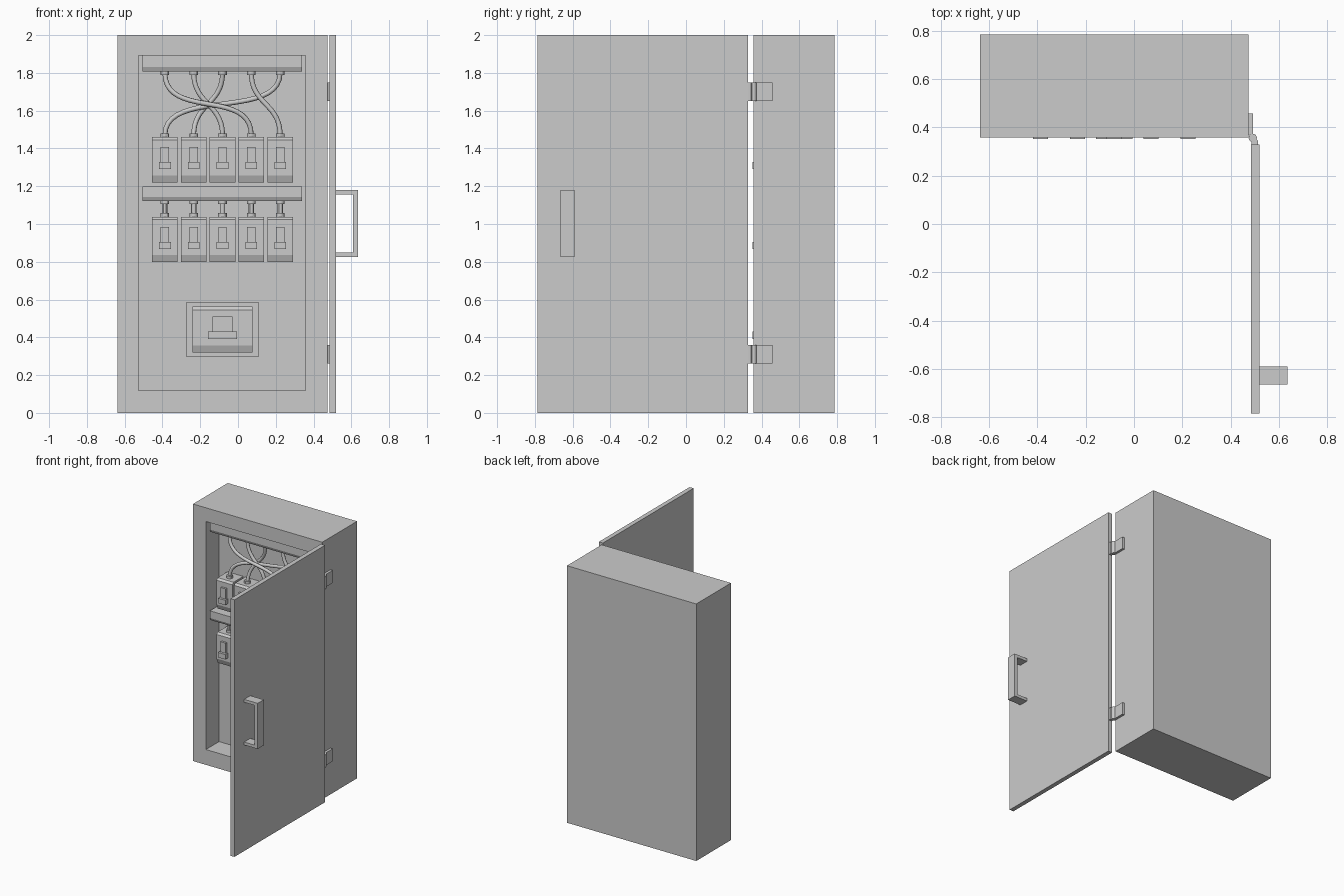
import bpy, bmesh
from mathutils import Vector

if "Cube" in bpy.data.objects:
    bpy.data.objects.remove(bpy.data.objects["Cube"])

BACK = 0.52          # plane of the recessed mounting panel
CX = [-0.387 + 0.1525 * i for i in range(5)]


def finish(bm, name):
    bmesh.ops.recalc_face_normals(bm, faces=bm.faces)
    me = bpy.data.meshes.new(name)
    bm.to_mesh(me)
    bm.free()
    ob = bpy.data.objects.new(name, me)
    bpy.context.collection.objects.link(ob)
    return ob


def loft(name, rings):
    """Bridge rings of equal length and cap both ends."""
    bm = bmesh.new()
    rs = [[bm.verts.new(p) for p in r] for r in rings]
    n = len(rs[0])
    for a, b in zip(rs, rs[1:]):
        for i in range(n):
            j = (i + 1) % n
            bm.faces.new((a[i], a[j], b[j], b[i]))
    bm.faces.new(rs[0])
    bm.faces.new(rs[-1])
    return finish(bm, name)


def rect(x0, x1, z0, z1, y):
    return [(x0, y, z0), (x1, y, z0), (x1, y, z1), (x0, y, z1)]


def box(name, x0, x1, y0, y1, z0, z1):
    return loft(name, [rect(x0, x1, z0, z1, y0), rect(x0, x1, z0, z1, y1)])


def extrude_x(name, x0, x1, profile):
    return loft(name, [[(x, y, z) for y, z in profile] for x in (x0, x1)])


def extrude_z(name, z0, z1, profile):
    return loft(name, [[(x, y, z) for x, y in profile] for z in (z0, z1)])


def cylinder(name, x, y, z0, z1, r, n=16):
    bm = bmesh.new()
    bmesh.ops.create_cone(bm, cap_ends=True, segments=n, radius1=r, radius2=r, depth=z1 - z0)
    bmesh.ops.translate(bm, verts=bm.verts, vec=(x, y, (z0 + z1) / 2))
    ob = finish(bm, name)
    bpy.ops.object.select_all(action='DESELECT')
    ob.select_set(True)
    bpy.context.view_layer.objects.active = ob
    bpy.ops.object.shade_smooth_by_angle()
    return ob


def cable(name, a, b, reach, bow=0.0, r=0.013):
    cu = bpy.data.curves.new(name, 'CURVE')
    cu.dimensions = '3D'
    cu.bevel_depth, cu.bevel_resolution, cu.resolution_u = r, 2, 20
    s = cu.splines.new('BEZIER')
    s.bezier_points.add(1)
    for p, co, d in zip(s.bezier_points, (a, b), (-1, 1)):
        p.handle_left_type = p.handle_right_type = 'FREE'
        p.co = co
        h = Vector((0, bow, d * reach))
        p.handle_right = Vector(co) + h * -d
        p.handle_left = Vector(co) + h * d
    # the curve leaves the first point downwards and enters the second from above
    p0, p1 = s.bezier_points
    p0.handle_right = Vector(a) + Vector((0, bow, -reach))
    p0.handle_left = Vector(a) + Vector((0, 0, reach))
    p1.handle_left = Vector(b) + Vector((0, bow, reach))
    p1.handle_right = Vector(b) + Vector((0, 0, -reach))
    ob = bpy.data.objects.new(name, cu)
    bpy.context.collection.objects.link(ob)
    bpy.ops.object.select_all(action='DESELECT')
    ob.select_set(True)
    bpy.context.view_layer.objects.active = ob
    bpy.ops.object.convert(target='MESH')


def breaker(name, x, hw, z0, zf0, zf1, z1, sw, zs):
    """Body with sloped top and bottom; sw = half widths of lever, zs = lever heights."""
    extrude_x(name + "_body", x - hw, x + hw,
              [(BACK, z0), (0.40, z0), (0.385, zf0), (0.385, zf1), (0.40, z1), (BACK, z1)])
    box(name + "_switch_slot", x - sw[0], x + sw[0], 0.37, 0.39, zs[1], zs[2])
    box(name + "_switch_lever", x - sw[1], x + sw[1], 0.352, 0.39, zs[0], zs[1])


# Cabinet shell with recessed front
loft("cabinet", [rect(-0.638, 0.475, 0, 2, 0.785), rect(-0.638, 0.475, 0, 2, 0.358),
                 rect(-0.527, 0.358, 0.119, 1.893, 0.358), rect(-0.527, 0.358, 0.119, 1.893, BACK)])

# Open door and its handle
box("door", 0.484, 0.519, -0.785, 0.329, 0, 2)
hp = [(0.519, 0.825), (0.635, 0.825), (0.635, 1.18), (0.519, 1.18),
      (0.519, 1.157), (0.609, 1.157), (0.609, 0.848), (0.519, 0.848)]
loft("door_handle", [[(x, y, z) for x, z in hp] for y in (-0.665, -0.59)])

# Hinges
for tag, z0 in (("lower", 0.262), ("upper", 1.65)):
    z1 = z0 + 0.098
    box(f"hinge_{tag}_cabinet_leaf", 0.474, 0.494, 0.37, 0.458, z0, z1)
    cylinder(f"hinge_{tag}_knuckle", 0.492, 0.357, z0, z1, 0.017)
    extrude_z(f"hinge_{tag}_door_leaf", z0, z1,
              [(0.487, 0.32), (0.515, 0.32), (0.513, 0.345), (0.5, 0.358), (0.487, 0.358)])

# Distribution rails with a sloped lower edge
for tag, zb, zf, zt in (("upper", 1.808, 1.83, 1.892), ("lower", 1.122, 1.142, 1.198)):
    extrude_x(f"rail_{tag}", -0.505, 0.338,
              [(BACK, zb), (0.385, zb), (0.375, zf), (0.375, zt), (BACK, zt)])

# Two rows of five breakers
for row, dz in (("upper", 0.0), ("lower", -0.422)):
    for i, x in enumerate(CX):
        breaker(f"breaker_{row}_{i + 1}", x, 0.068, 1.22 + dz, 1.258 + dz, 1.446 + dz, 1.46 + dz,
                (0.022, 0.031), (1.29 + dz, 1.328 + dz, 1.407 + dz))

# Main breaker on its mounting plate
box("main_breaker_plate", -0.276, 0.112, 0.46, BACK, 0.298, 0.585)
breaker("main_breaker", -0.082, 0.159, 0.32, 0.358, 0.544, 0.563,
        (0.053, 0.076), (0.392, 0.43, 0.51))

# Cable sockets and cables, crossed above and straight below
Y = 0.45
for i, x in enumerate(CX):
    for tag, z0, z1 in (("rail_upper", 1.79, 1.812), ("breaker_upper", 1.455, 1.48),
                        ("rail_lower", 1.105, 1.128), ("breaker_lower", 1.035, 1.058)):
        cylinder(f"socket_{tag}_{i + 1}", x, Y, z0, z1, 0.023, 12)
    cylinder(f"cable_lower_{i + 1}", x, Y, 1.05, 1.11, 0.014, 12)

for i, (j, reach, bow) in enumerate([(3, 0.25, -0.03), (2, 0.17, 0.0), (1, 0.17, 0.035),
                                     (4, 0.17, 0.0), (0, 0.25, 0.015)]):
    cable(f"cable_upper_{i + 1}", (CX[i], Y, 1.80), (CX[j], Y, 1.47), reach, bow)
